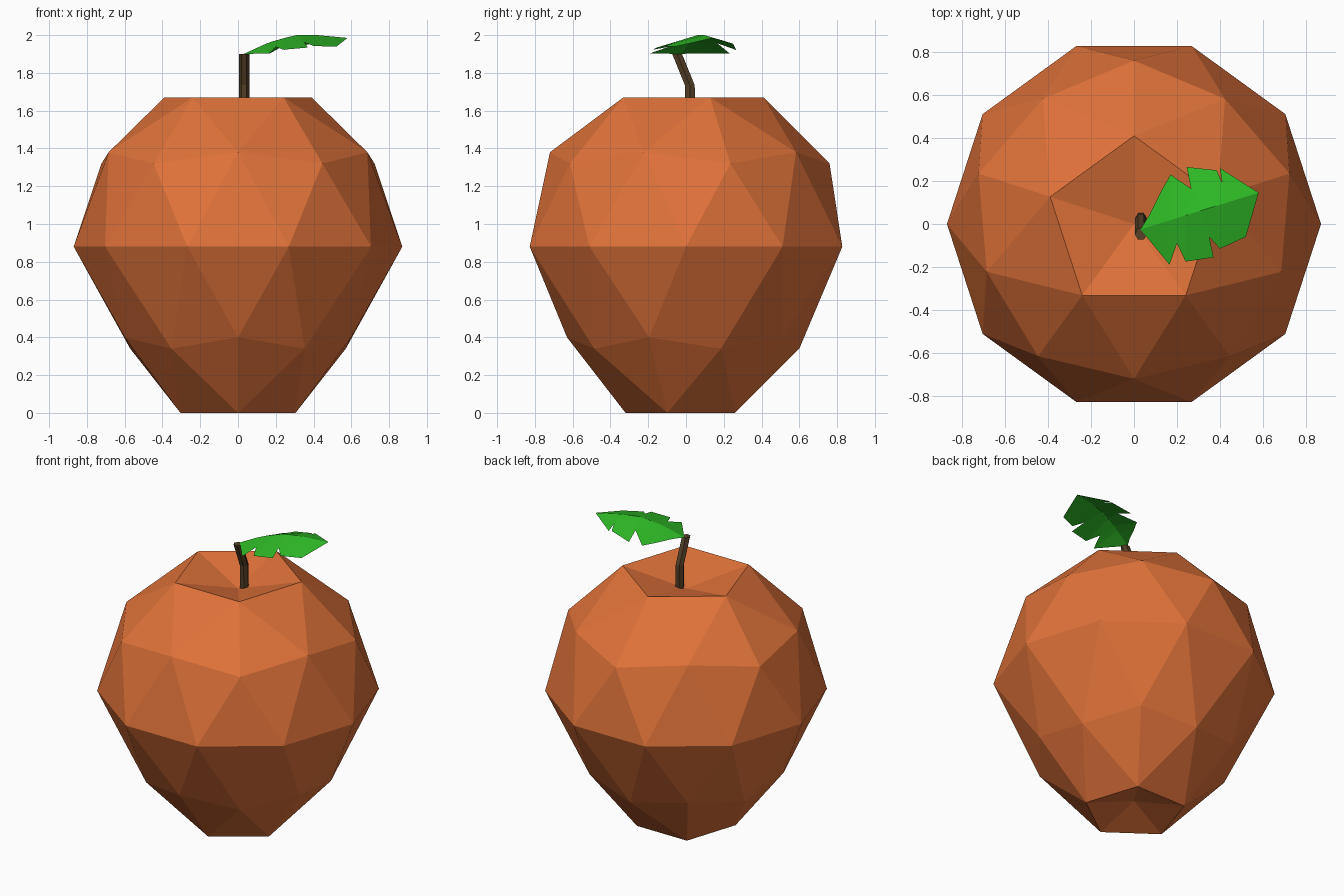
import bpy, bmesh, math
from mathutils import Matrix, Vector

cube = bpy.data.objects.get("Cube")
if cube:
    bpy.data.objects.remove(cube, do_unlink=True)


def material(name, rgb):
    m = bpy.data.materials.new(name)
    m.use_nodes = True
    m.diffuse_color = (*rgb, 1)
    m.node_tree.nodes["Principled BSDF"].inputs["Base Color"].default_value = (*rgb, 1)
    return m


def make_object(name, bm, mat):
    mesh = bpy.data.meshes.new(name)
    bm.to_mesh(mesh)
    bm.free()
    mesh.materials.append(mat)
    obj = bpy.data.objects.new(name, mesh)
    bpy.context.collection.objects.link(obj)
    return obj


orange = material("orange skin", (0.74, 0.168, 0.041))
brown = material("brown bark", (0.09, 0.05, 0.02))
green = material("leaf green", (0.027, 0.479, 0.019))

# Fruit: a faceted ball whose rings are reshaped to a tapered, dimpled body
# (height on unit ball, new radius, new height)
RINGS = [(1, 0, 1.57), (0.851, 0.41, 1.67), (0.526, 0.72, 1.38), (0.447, 0.76, 1.32),
         (0, 0.87, 0.88),
         (-0.447, 0.63, 0.40), (-0.526, 0.60, 0.34), (-0.851, 0.32, 0), (-1, 0, 0.08)]
bm = bmesh.new()
bmesh.ops.create_icosphere(bm, subdivisions=2, radius=1,
                           matrix=Matrix.Rotation(math.pi / 2, 4, "Z"))
for v in bm.verts:
    _, radius, height = min(RINGS, key=lambda ring: abs(ring[0] - v.co.z))
    flat = Vector((v.co.x, v.co.y, 0))
    if flat.length > 0.01:
        flat.normalize()
    v.co = flat * radius + Vector((0, 0, height))
make_object("fruit", bm, orange)

# Stem: six-sided tube with one bend
SIDES = 6
PATH = [(0.032, 0.025, 1.56), (0.032, 0.02, 1.735), (0.032, -0.047, 1.90)]
bm = bmesh.new()
loops = []
for centre in PATH:
    loops.append([bm.verts.new(Vector(centre) + Vector((0.028 * math.sin(a), 0.03 * math.cos(a), 0)))
                  for a in (math.tau * (i + 0.5) / SIDES for i in range(SIDES))])
for low, high in zip(loops, loops[1:]):
    for i in range(SIDES):
        j = (i + 1) % SIDES
        bm.faces.new((low[i], low[j], high[j], high[i]))
for cap in (loops[0], loops[-1]):
    bm.faces.new(cap)
bmesh.ops.recalc_face_normals(bm, faces=bm.faces)
make_object("stem", bm, brown)

# Leaf: two ragged halves folded down from an arched midrib
RIB = [(0.03, 1.90), (0.16, 1.96), (0.30, 2.0), (0.42, 2.0), (0.58, 1.985)]
DROOP = 0.28


def rib_point(x):
    for (x0, z0), (x1, z1) in zip(RIB, RIB[1:]):
        if x <= x1:
            break
    z = z0 + (z1 - z0) * (x - x0) / (x1 - x0)
    return Vector((x, -0.025 + 0.31 * (x - 0.03), z))


def edge_point(x, y):
    p = rib_point(x)
    return Vector((x, y, p.z - DROOP * abs(y - p.y)))


# (midrib position, edge x, edge y)
BACK = [(0.06, 0.07, 0.04), (0.12, 0.13, 0.16), (0.18, 0.17, 0.23), (0.25, 0.265, 0.165),
        (0.31, 0.245, 0.265), (0.38, 0.385, 0.25), (0.42, 0.41, 0.19), (0.46, 0.40, 0.26)]
FRONT = [(0.14, 0.165, -0.19), (0.18, 0.20, -0.09), (0.24, 0.24, -0.175), (0.31, 0.37, -0.155),
         (0.36, 0.35, -0.06), (0.42, 0.40, -0.115), (0.50, 0.52, -0.06)]
bm = bmesh.new()
base, tip = (bm.verts.new(rib_point(x)) for x in (RIB[0][0], RIB[-1][0]))
for half in (BACK, FRONT):
    rib = [bm.verts.new(rib_point(m)) for m, x, y in half]
    rim = [bm.verts.new(edge_point(x, y)) for m, x, y in half]
    faces = [(base, rib[0], rim[0]), (rib[-1], tip, rim[-1])]
    faces += [(rib[i], rib[i + 1], rim[i + 1], rim[i]) for i in range(len(half) - 1)]
    for f in faces:
        face = bm.faces.new(f)
        face.normal_update()
        if face.normal.z < 0:
            face.normal_flip()
make_object("leaf", bm, green)
